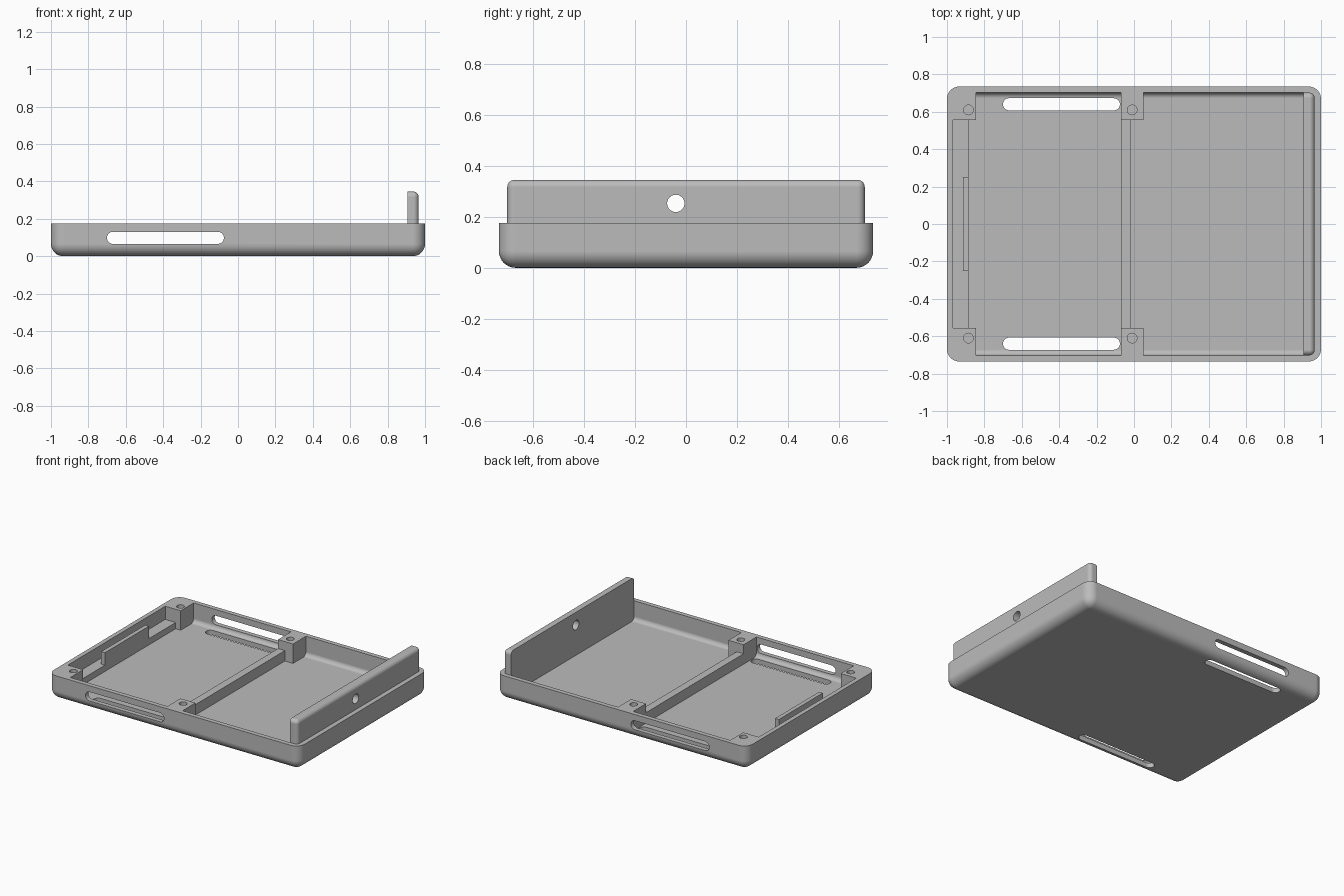
import bpy, bmesh, math
from mathutils import Matrix, Vector

if "Cube" in bpy.data.objects:
    bpy.data.objects.remove(bpy.data.objects["Cube"], do_unlink=True)

grey = bpy.data.materials.new("light_grey")
grey.use_nodes = True
colour = (0.5, 0.5, 0.5, 1)
grey.diffuse_color = colour
grey.node_tree.nodes["Principled BSDF"].inputs["Base Color"].default_value = colour


def to_object(name, bm):
    bmesh.ops.recalc_face_normals(bm, faces=bm.faces)
    mesh = bpy.data.meshes.new(name)
    bm.to_mesh(mesh)
    bm.free()
    mesh.materials.append(grey)
    obj = bpy.data.objects.new(name, mesh)
    bpy.context.collection.objects.link(obj)
    return obj


def box(name, lo, hi, radius=0, rounded=None):
    """Box between two corners; edges whose midpoint passes 'rounded' get a fillet."""
    lo, hi = Vector(lo), Vector(hi)
    bm = bmesh.new()
    bmesh.ops.create_cube(bm, size=1)
    for v in bm.verts:
        v.co = Vector((lo[i] + (v.co[i] + 0.5) * (hi[i] - lo[i]) for i in range(3)))
    if rounded:
        edges = [e for e in bm.edges if rounded((e.verts[0].co + e.verts[1].co) / 2)]
        bmesh.ops.bevel(bm, geom=edges, offset=radius, segments=8, profile=0.5,
                        affect='EDGES', clamp_overlap=True)
    return to_object(name, bm)


def rod(name, radius, depth, centre, axis='Z', length=0):
    """Round rod, or a long slot shape when length along x is given."""
    bm = bmesh.new()
    steps = 20
    half = max(length / 2 - radius, 0)
    ring = []
    for side in ((1, -1) if half else (0,)):
        count = steps + 1 if half else 2 * steps
        for i in range(count):
            a = math.pi * i / steps - side * math.pi / 2 if side > 0 else math.pi * i / steps
            if side < 0:
                a += math.pi / 2
            ring.append(bm.verts.new((side * half + radius * math.cos(a),
                                      radius * math.sin(a), -depth / 2)))
    face = bm.faces.new(ring)
    top = bmesh.ops.extrude_face_region(bm, geom=[face])
    verts = [g for g in top["geom"] if isinstance(g, bmesh.types.BMVert)]
    bmesh.ops.translate(bm, verts=verts, vec=(0, 0, depth))
    turn = Matrix()
    if axis != 'Z':
        turn = Matrix.Rotation(math.pi / 2, 4, 'Y' if axis == 'X' else 'X')
    bm.transform(Matrix.Translation(centre) @ turn)
    return to_object(name, bm)


def cut(target, cutter):
    mod = target.modifiers.new("cut", 'BOOLEAN')
    mod.operation = 'DIFFERENCE'
    mod.solver = 'EXACT'
    mod.object = cutter
    bpy.context.view_layer.objects.active = target
    bpy.ops.object.modifier_apply(modifier=mod.name)
    bpy.data.objects.remove(cutter, do_unlink=True)


# Outer shell with rounded corners and bottom edge
RIM, FLOOR = 0.175, 0.035
tray = box("tray", (-1, -0.735, 0), (1, 0.735, RIM), 0.066,
           lambda m: m.z < RIM - 0.01)

# Cavity, from which the posts, rib and ledge are left standing
cavity = box("cavity", (-0.968, -0.702, FLOOR), (0.966, 0.702, 0.4), 0.03,
             lambda m: m.z < 0.39)
for s in (-1, 1):
    for x0, x1 in ((-1.1, -0.845), (-0.07, 0.05)):
        y0, y1 = sorted((s * 0.555, s * 0.9))
        cut(cavity, box("post", (x0, y0, -0.1), (x1, y1, 0.5)))
cut(cavity, box("rib", (-0.07, -0.6, -0.1), (-0.015, 0.6, 0.11)))
cut(cavity, box("ledge", (-1.1, -0.6, -0.1), (-0.885, 0.6, 0.08)))
cut(tray, cavity)

# Long slots in the sides and floor, screw holes in the posts
for s in (-1, 1):
    cut(tray, rod("side_slot", 0.0325, 0.2, (-0.388, s * 0.735, 0.098), 'Y', 0.625))
    cut(tray, rod("floor_slot", 0.0325, 0.2, (-0.388, s * 0.64, 0), 'Z', 0.625))
    for x in (-0.885, -0.01):
        cut(tray, rod("screw_hole", 0.026, 0.2, (x, s * 0.61, 0.16)))

# Upright retaining plate on the ledge
retainer = box("retaining_plate", (-0.915, -0.25, 0.07), (-0.885, 0.25, 0.17))

# Tall end panel with a round hole
panel = box("end_panel", (0.905, -0.702, 0.03), (0.966, 0.702, 0.345), 0.028,
            lambda m: m.x > 0.91 and m.z > 0.05)
cut(panel, rod("panel_hole", 0.034, 0.3, (0.935, -0.04, 0.253), 'X'))

# Smooth fillets with crisp flat faces
for obj in (tray, retainer, panel):
    bpy.ops.object.select_all(action='DESELECT')
    obj.select_set(True)
    bpy.context.view_layer.objects.active = obj
    bpy.ops.object.shade_smooth_by_angle(angle=math.radians(30))
    mod = obj.modifiers.new("weighted_normals", 'WEIGHTED_NORMAL')
    mod.keep_sharp = True
    mod.weight = 100
